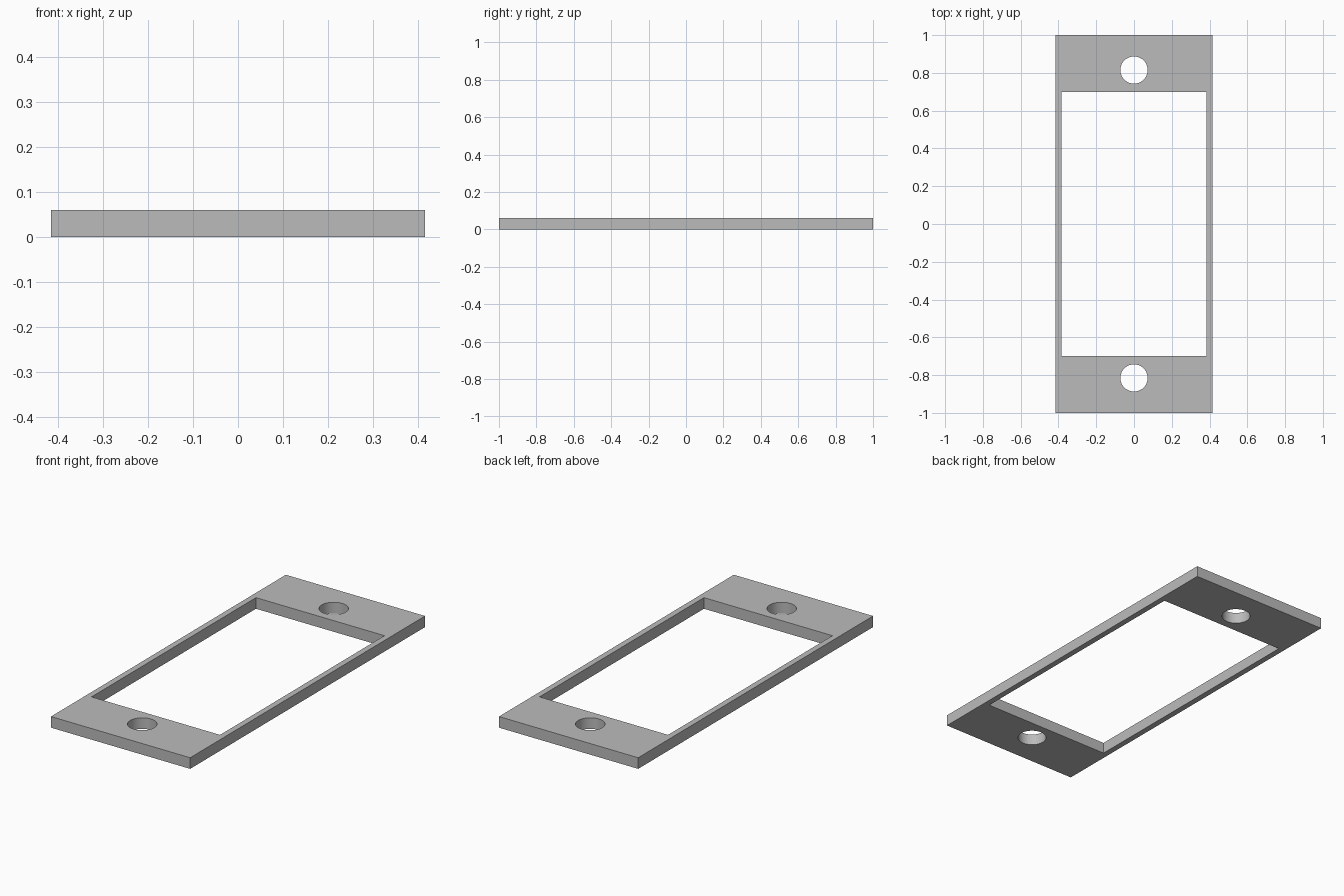
import bpy
import bmesh
from math import cos, sin, tau, radians

cube = bpy.data.objects.get("Cube")
if cube:
    bpy.data.objects.remove(cube, do_unlink=True)

HALF_WIDTH, HALF_LENGTH, THICKNESS = 0.415, 1.0, 0.06
WINDOW_X, WINDOW_Y = 0.383, 0.70
HOLE_Y, HOLE_RADIUS, HOLE_SIDES = 0.815, 0.072, 48


def rectangle(x, y):
    return [(-x, -y), (x, -y), (x, y), (-x, y)]


def circle(cy, r, sides):
    return [(r * cos(tau * i / sides), cy + r * sin(tau * i / sides)) for i in range(sides)]


# Flat outline with a window and two screw holes
bm = bmesh.new()
edges = []
loops = [rectangle(HALF_WIDTH, HALF_LENGTH), rectangle(WINDOW_X, WINDOW_Y)]
loops += [circle(side * HOLE_Y, HOLE_RADIUS, HOLE_SIDES) for side in (-1, 1)]
for loop in loops:
    verts = [bm.verts.new((x, y, 0)) for x, y in loop]
    edges += [bm.edges.new((v, verts[i - 1])) for i, v in enumerate(verts)]
bmesh.ops.triangle_fill(bm, edges=edges, use_beauty=True)

# Thicken the outline into a plate
top = bmesh.ops.extrude_face_region(bm, geom=bm.faces[:], use_keep_orig=True)
top_verts = [g for g in top["geom"] if isinstance(g, bmesh.types.BMVert)]
bmesh.ops.translate(bm, vec=(0, 0, THICKNESS), verts=top_verts)
bmesh.ops.recalc_face_normals(bm, faces=bm.faces[:])

mesh = bpy.data.meshes.new("frame_plate")
bm.to_mesh(mesh)
bm.free()
plate = bpy.data.objects.new("frame_plate", mesh)
bpy.context.collection.objects.link(plate)

# Plain grey finish
grey = bpy.data.materials.new("plain_grey")
grey.use_nodes = True
colour = (0.5, 0.5, 0.5, 1)
grey.diffuse_color = colour
grey.node_tree.nodes["Principled BSDF"].inputs["Base Color"].default_value = colour
mesh.materials.append(grey)

# Smooth hole walls, sharp plate edges
bpy.ops.object.select_all(action="DESELECT")
plate.select_set(True)
bpy.context.view_layer.objects.active = plate
bpy.ops.object.shade_smooth_by_angle(angle=radians(30))
